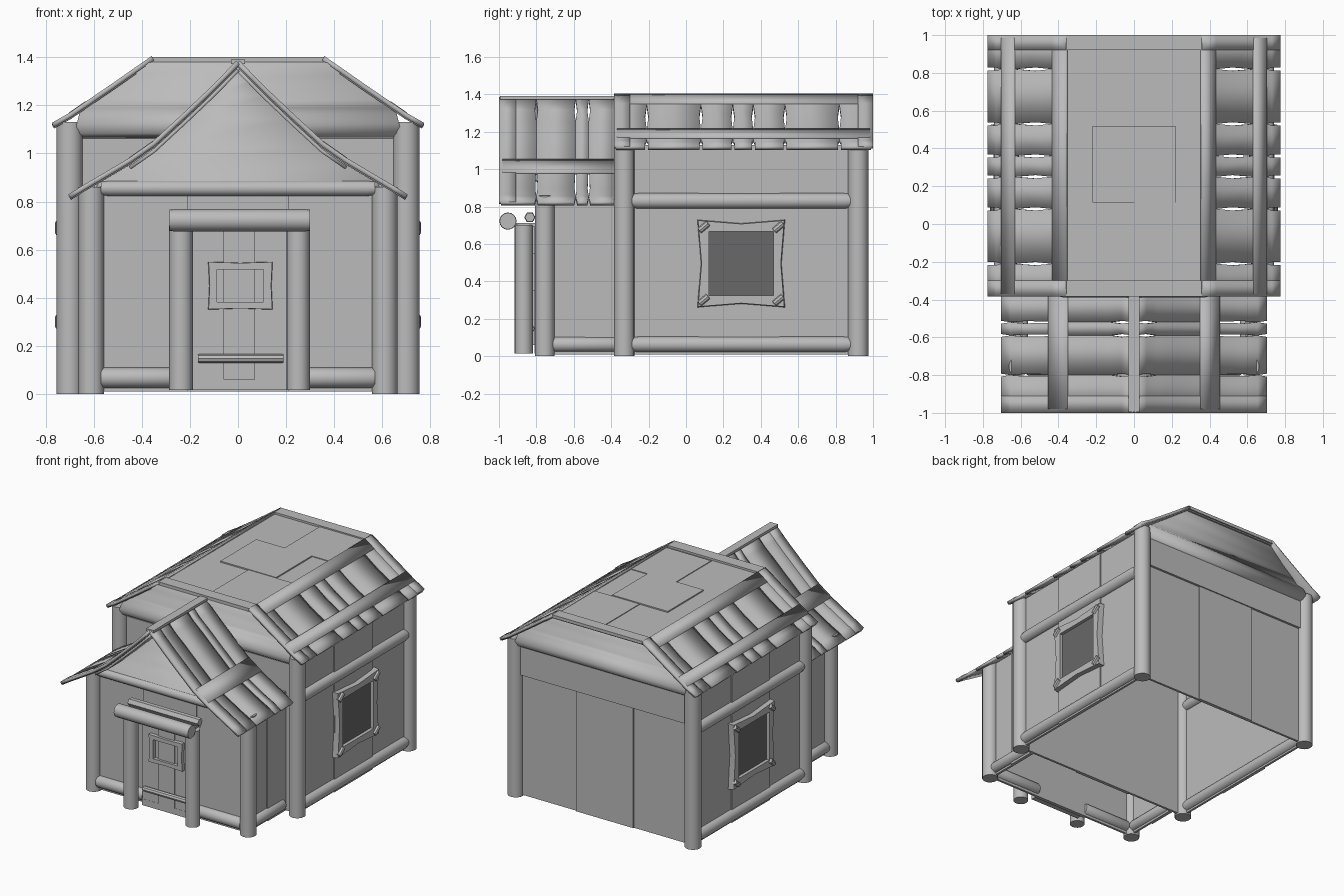
import bpy, bmesh, math
from mathutils import Vector

cube = bpy.data.objects.get("Cube")
if cube:
    bpy.data.objects.remove(cube, do_unlink=True)


def material(name, value):
    m = bpy.data.materials.new(name)
    m.use_nodes = True
    col = (value, value, value, 1)
    m.diffuse_color = col
    m.node_tree.nodes["Principled BSDF"].inputs["Base Color"].default_value = col
    return m


WOOD = material("weathered grey wood", 0.5)
DARK = material("dark window pane", 0.14)


def finish(name, bm, mat=WOOD, thick=0):
    """Turn a bmesh into an object; thin sheets get a centred solidify."""
    bmesh.ops.recalc_face_normals(bm, faces=bm.faces)
    me = bpy.data.meshes.new(name)
    bm.to_mesh(me)
    bm.free()
    me.materials.append(mat)
    me.shade_smooth()
    me.set_sharp_from_angle(angle=math.radians(40))
    ob = bpy.data.objects.new(name, me)
    bpy.context.scene.collection.objects.link(ob)
    if thick:
        mod = ob.modifiers.new("thickness", "SOLIDIFY")
        mod.thickness, mod.offset = thick, 0
    return ob


def box(name, lo, hi, mat=WOOD):
    bm = bmesh.new()
    bmesh.ops.create_cube(bm, size=1)
    lo, hi = Vector(lo), Vector(hi)
    for v in bm.verts:
        v.co = (lo + hi) / 2 + v.co * (hi - lo)
    return finish(name, bm, mat)


def log(name, a, b, r, n=16, taper=0.88):
    """Round log from a to b with slightly worn ends."""
    a, b = Vector(a), Vector(b)
    d = b - a
    turn = d.to_track_quat("Z", "Y")
    bm = bmesh.new()
    rings = []
    for t, k in ((0, taper), (0.03, 1), (0.97, 1), (1, taper)):
        rings.append([bm.verts.new(a + d * t + turn @ Vector(
            (r * k * math.cos(i * math.tau / n), r * k * math.sin(i * math.tau / n), 0)))
            for i in range(n)])
    for p, q in zip(rings, rings[1:]):
        for i in range(n):
            j = (i + 1) % n
            bm.faces.new((p[i], p[j], q[j], q[i]))
    bm.faces.new(rings[0])
    bm.faces.new(rings[-1])
    return finish(name, bm)


def grid(bm, rows):
    rows = [[bm.verts.new(p) for p in row] for row in rows]
    for p, q in zip(rows, rows[1:]):
        for i in range(len(p) - 1):
            bm.faces.new((p[i], p[i + 1], q[i + 1], q[i]))


def roof_sheet(name, profile, side, cuts, gaps=None, lift=0, thick=0.02):
    """Boards running down a roof slope; gaps narrow them into slits and notches."""
    gaps = gaps or [0] * len(profile)
    bm = bmesh.new()
    last = len(cuts) - 2
    for k, (y0, y1) in enumerate(zip(cuts, cuts[1:])):
        grid(bm, [[(side * x, y0 + (g if k else 0), z + lift),
                   (side * x, y1 - (g if k < last else 0), z + lift)]
                  for (x, z), g in zip(profile, gaps)])
    return finish(name, bm, thick=thick)


def gable(name, y, facing, rows):
    bm = bmesh.new()
    grid(bm, [[(-x, y + facing * d, z), (x, y + facing * d, z)] for x, z, d in rows])
    return finish(name, bm, thick=0.02)


def plank_wall(name, axis, at, cuts, z0, z1, facing):
    """Upright planks, every second one set slightly proud."""
    for i, (a, b) in enumerate(zip(cuts, cuts[1:])):
        out = at + facing * (0.012 if i % 2 else 0.004)
        u, v = sorted((out, at - facing * 0.012))
        if axis == "x":
            box(name, (a, u, z0), (b, v, z1))
        else:
            box(name, (u, a, z0), (v, b, z1))


def ring(name, place, half, mid, inner, w0, w1):
    """Frame with bowed sides; place maps (across, up, out) to the scene."""
    dirs = [(1, 1), (0, 1), (-1, 1), (-1, 0), (-1, -1), (0, -1), (1, -1), (1, 0)]
    loops = []
    bm = bmesh.new()
    for corner, side, w in ((half, mid, w0), (half * 0.98, mid * 0.98, w1), (inner, inner, w1), (inner, inner, w0)):
        loops.append([])
        for u, v in dirs:
            k = corner if u and v else side
            scale = k if isinstance(k, Vector) else Vector((k, k))
            loops[-1].append(bm.verts.new(place(u * scale.x, v * scale.y, w)))
    for p, q in zip(loops, loops[1:] + loops[:1]):
        for i in range(8):
            j = (i + 1) % 8
            bm.faces.new((p[i], p[j], q[j], q[i]))
    return finish(name, bm)


MAIN = [(0.355, 1.39), (0.43, 1.338), (0.52, 1.275), (0.63, 1.2), (0.70, 1.152), (0.725, 1.138), (0.77, 1.112)]
PORCH = [(0, 1.372), (0.06, 1.31), (0.12, 1.25), (0.22, 1.155), (0.35, 1.035),
         (0.45, 0.965), (0.58, 0.888), (0.65, 0.847), (0.70, 0.815)]
FRONT, BACK = -0.33, 0.92

# Main house and porch: both sides alike
for s in (-1, 1):
    for y, end in ((FRONT, "front"), (BACK, "back")):
        log(f"main_{end}_post", (s * 0.70, y, 0), (s * 0.70, y, 1.13), 0.055, taper=1)
    plank_wall("main_side_wall", "y", s * 0.70, [FRONT, 0.07, 0.5, BACK], 0.01, 1.13, s)
    for z in (0.063, 0.83):
        log("main_side_log", (s * 0.70, -0.29, z), (s * 0.70, 0.88, z), 0.042)
    log("porch_post", (s * 0.61, -0.755, 0), (s * 0.61, -0.755, 0.86), 0.053, taper=1)
    plank_wall("porch_side_wall", "y", s * 0.60, [-0.755, -0.54, FRONT], 0.01, 0.86, s)
    log("porch_side_log", (s * 0.60, -0.72, 0.063), (s * 0.60, -0.36, 0.063), 0.04)

    # Side window with bowed frame and corner ties
    def side(u, v, w, s=s):
        return (s * w, 0.295 + u, 0.495 + v)
    ring("window_frame", side, 0.235, 0.216, 0.172, 0.70, 0.745)
    bx = sorted((s * 0.70, s * 0.722))
    box("window_pane", (bx[0], 0.12, 0.32), (bx[1], 0.47, 0.67), DARK)
    for u in (-0.2, 0.2):
        for v in (-0.195, 0.195):
            log("window_tie", side(u - 0.024, v - 0.02, 0.745),
                side(u + 0.024, v + 0.02, 0.745), 0.017, 8, 0.6)

    # Main roof slope: slit boards, cross batten, end bands
    roof_sheet("main_roof_slope", MAIN, s, [-0.375, -0.21, 0.08, 0.25, 0.36, 0.53, 0.82, 0.99],
               [0, 0, 0.009, 0, 0, 0.008, 0.008])
    roof_sheet("main_roof_batten", MAIN[3:5], s, [-0.37, 0.985], lift=0.012, thick=0.014)
    roof_sheet("main_roof_top_trim", MAIN[:2], s, [-0.37, 0.985], lift=0.009, thick=0.014)
    for y0, y1 in ((-0.385, -0.30), (0.92, 1.0)):
        roof_sheet("main_roof_end_band", MAIN, s, [y0, y1], lift=0.006)

    # Porch roof slope
    roof_sheet("porch_roof_slope", PORCH, s, [-0.99, -0.8, -0.59, -0.52, -0.375],
               [0, 0.008, 0, 0, 0, 0.004, 0.006, 0, 0.008])
    roof_sheet("porch_roof_batten", PORCH[4:6], s, [-0.98, -0.38], lift=0.012, thick=0.014)
    roof_sheet("porch_roof_front_board", PORCH, s, [-1.0, -0.91], lift=0.006)
    roof_sheet("porch_roof_inner_board", PORCH[:6], s, [-0.97, -0.74], lift=-0.025, thick=0.015)

# Flat top of the main roof, with patch boards
box("main_roof_top", (-0.36, -0.38, 1.372), (0.36, 0.99, 1.388))
box("roof_patch", (-0.22, 0.115, 1.386), (0.22, 0.52, 1.397))
box("roof_front_board", (0, -0.285, 1.386), (0.355, 0.115, 1.393))
box("roof_back_board", (0, 0.525, 1.386), (0.355, 0.92, 1.393))
for y0, y1 in ((-0.385, -0.30), (0.92, 1.0)):
    box("main_roof_top_band", (-0.36, y0, 1.38), (0.36, y1, 1.402))

# Main front and back walls with rolled gables
for y, f in ((FRONT, -1), (BACK, 1)):
    plank_wall("main_end_wall", "x", y, [-0.70, -0.235, 0.215, 0.70], 0.01, 1.1, f)
    gable("main_gable", y, f, [
        (0.68, 1.07, 0.0), (0.68, 1.09, 0.028), (0.67, 1.125, 0.042), (0.66, 1.16, 0.028),
        (0.65, 1.185, 0.005), (0.58, 1.23, 0.016), (0.51, 1.28, 0.022), (0.44, 1.33, 0.034), (0.37, 1.38, 0.05)])
box("main_back_board", (-0.66, BACK, 0.87), (0.66, BACK + 0.02, 1.08))

# Porch front
plank_wall("porch_front_wall", "x", -0.757, [-0.60, -0.21, 0.21, 0.60], 0.01, 0.87, -1)
gable("porch_gable", -0.762, -1, [(0.6, 0.84, 0)] + [(x, z - 0.012, 0) for x, z in PORCH[6:0:-1]] + [(0.004, 1.36, 0)])
log("porch_upper_log", (-0.57, -0.765, 0.855), (0.57, -0.765, 0.855), 0.032)
for x0, x1 in ((-0.57, -0.2), (0.2, 0.57)):
    log("porch_lower_log", (x0, -0.76, 0.067), (x1, -0.76, 0.067), 0.042)
box("porch_ridge_board", (-0.03, -0.995, 1.372), (0.03, -0.375, 1.39))

# Doorway
for x in (-0.237, 0.25):
    log("door_post", (x, -0.868, 0.015), (x, -0.868, 0.70), 0.049, taper=1)
log("door_lintel", (-0.285, -0.952, 0.722), (0.30, -0.952, 0.722), 0.046, taper=0.96)
log("door_back_lintel", (-0.27, -0.835, 0.742), (0.285, -0.835, 0.742), 0.03, 6)
box("door_head_board", (-0.25, -0.91, 0.69), (0.265, -0.80, 0.712))
plank_wall("door", "x", -0.805, [-0.19, -0.06, 0.07, 0.205], 0.06, 0.69, -1)
box("door_step", (-0.19, -0.81, 0.015), (0.205, -0.77, 0.06))
log("door_bar", (-0.167, -0.828, 0.147), (0.19, -0.828, 0.147), 0.019, 8)
ring("door_window_frame", lambda u, v, w: (0.01 + u, -w, 0.45 + v),
     Vector((0.135, 0.10)), Vector((0.13, 0.096)), Vector((0.097, 0.068)), 0.80, 0.834)
